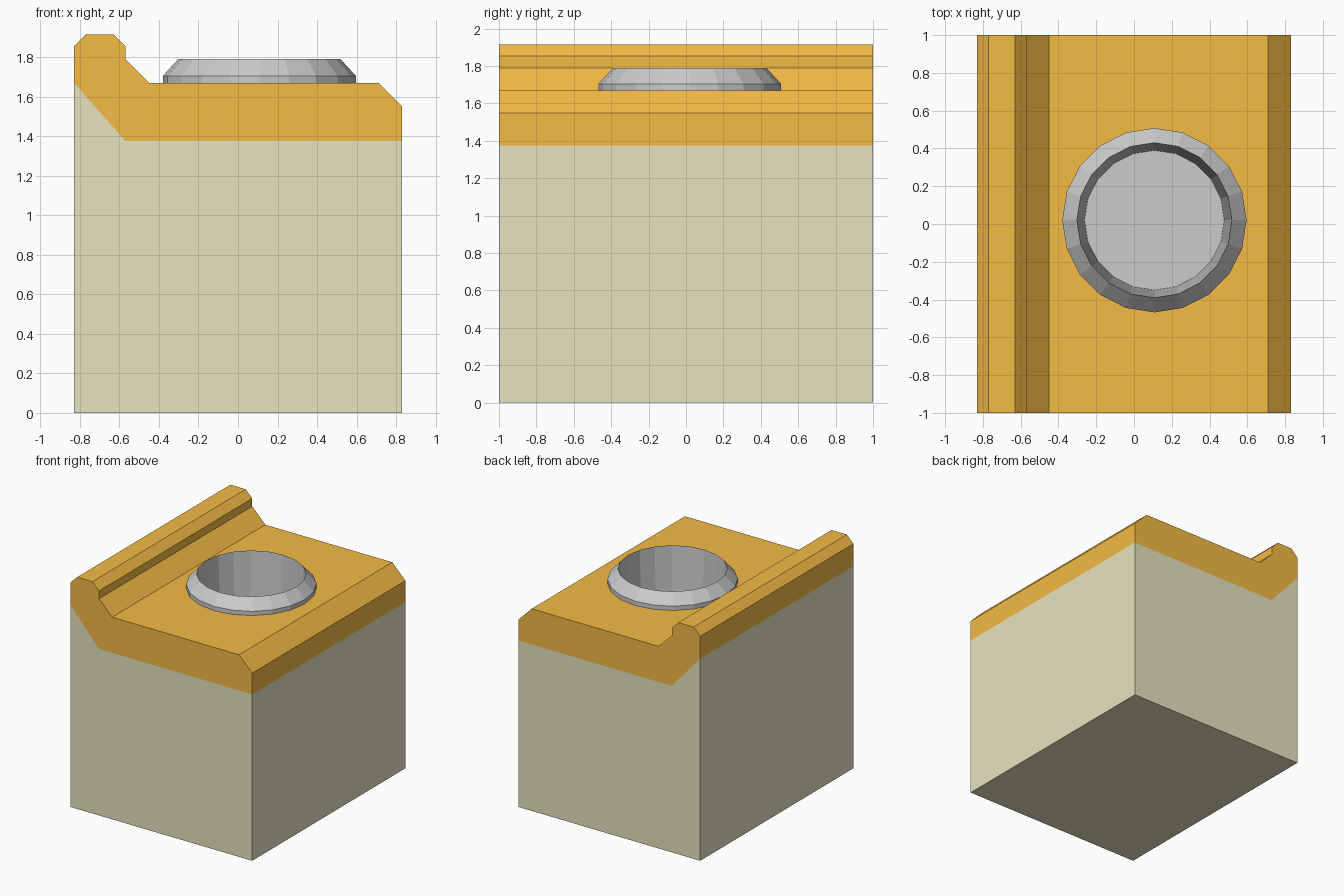
import bpy, bmesh, math

if "Cube" in bpy.data.objects:
    bpy.data.objects.remove(bpy.data.objects["Cube"])

CX, CY, SIDES, TOP = 0.108, 0.02, 20, 1.67


def material(name, color):
    m = bpy.data.materials.new(name)
    m.diffuse_color = (*color, 1)
    m.use_nodes = True
    m.node_tree.nodes["Principled BSDF"].inputs["Base Color"].default_value = m.diffuse_color
    return m


def add_object(name, bm, mats=()):
    me = bpy.data.meshes.new(name)
    bm.to_mesh(me)
    bm.free()
    for m in mats:
        me.materials.append(m)
    ob = bpy.data.objects.new(name, me)
    bpy.context.collection.objects.link(ob)
    return ob


def circle(bm, r, z):
    return [bm.verts.new((CX + r * math.cos(a), CY + r * math.sin(a), z))
            for a in (2 * math.pi * i / SIDES for i in range(SIDES))]


# Block: one side profile (x, z) with a raised lip, extruded along y.
# The lower part is tan, the cap is orange; they meet along points 2, 3, 4.
profile = [(-0.83, 0), (0.83, 0), (0.83, 1.375), (-0.57, 1.375), (-0.83, 1.67),
           (-0.83, 1.855), (-0.77, 1.915), (-0.63, 1.915), (-0.57, 1.855),
           (-0.57, 1.79), (-0.45, TOP), (0.71, TOP), (0.83, 1.55)]
bm = bmesh.new()
front, back = ([bm.verts.new((x, y, z)) for x, z in profile] for y in (-1, 1))
lower = [0, 1, 2, 3, 4]
cap = [2, 12, 11, 10, 9, 8, 7, 6, 5, 4, 3]
for idx, mat in ((lower, 0), (cap, 1)):
    for ring in (front, back):
        bm.faces.new([ring[i] for i in idx]).material_index = mat
outline = [0, 1, 2] + cap[1:-1]
deck = None
for a, b in zip(outline, outline[1:] + outline[:1]):
    f = bm.faces.new((front[a], front[b], back[b], back[a]))
    f.material_index = 0 if {a, b} <= {0, 1, 2, 4} else 1
    if {a, b} == {10, 11}:
        deck = f
bmesh.ops.recalc_face_normals(bm, faces=bm.faces[:])

# Round opening in the deck for the socket
edges = list(deck.edges)
bmesh.ops.delete(bm, geom=[deck], context='FACES_ONLY')
hole = circle(bm, 0.488, TOP)
edges += [bm.edges.new((hole[i - 1], hole[i])) for i in range(SIDES)]
res = bmesh.ops.triangle_fill(bm, edges=edges, use_beauty=True, normal=(0, 0, 1))
for f in res["geom"]:
    if isinstance(f, bmesh.types.BMFace):
        f.material_index = 1
        f.normal_update()
        if f.normal.z < 0:
            f.normal_flip()
add_object("block", bm, [material("tan", (0.81, 0.77, 0.53)),
                         material("orange", (0.905, 0.495, 0.06))])

# Socket: bevelled collar with a sharp rim and a deep tapering well
bm = bmesh.new()
rings = [circle(bm, r, z) for r, z in
         ((0.488, TOP), (0.488, 1.705), (0.41, 1.79), (0.37, 1.0))]
for lo, hi in zip(rings, rings[1:]):
    for i in range(SIDES):
        bm.faces.new((lo[i - 1], lo[i], hi[i], hi[i - 1]))
bm.faces.new(rings[-1])
add_object("socket", bm)
